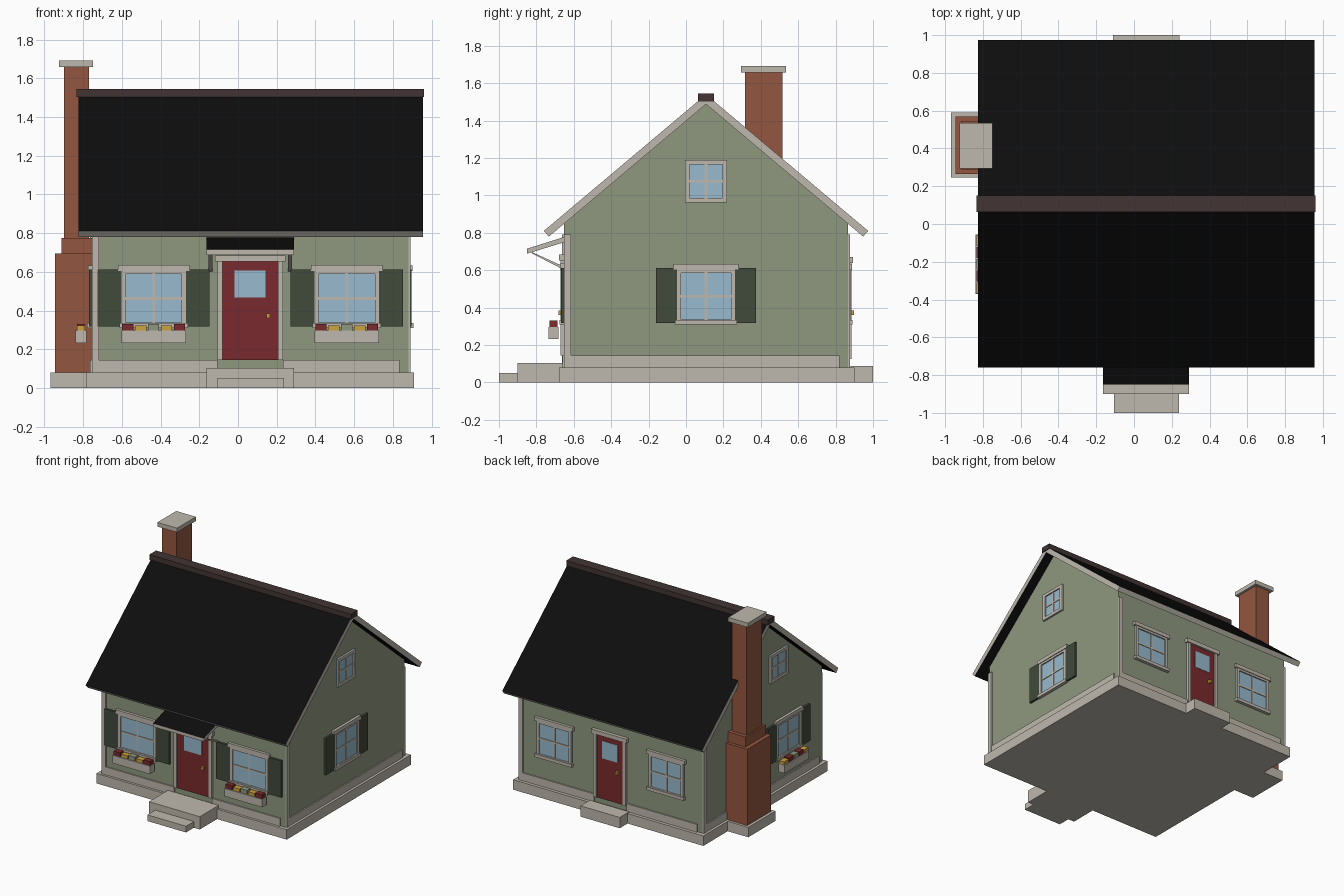
import bpy, bmesh
from mathutils import Vector

if "Cube" in bpy.data.objects:
    bpy.data.objects.remove(bpy.data.objects["Cube"], do_unlink=True)


def material(name, r, g, b):
    lin = [((c / 255 + 0.055) / 1.055) ** 2.4 if c > 10 else c / 255 / 12.92 for c in (r, g, b)]
    m = bpy.data.materials.new(name)
    m.use_nodes = True
    m.diffuse_color = (*lin, 1)
    m.node_tree.nodes["Principled BSDF"].inputs["Base Color"].default_value = (*lin, 1)
    return m


SIDING = material("sage siding", 143, 152, 128)
TRIM = material("cream trim", 191, 185, 174)
ROOF = material("black shingle", 13, 13, 13)
RIDGE = material("dark ridge", 66, 52, 52)
BRICK = material("red brick", 148, 86, 64)
RED = material("door red", 122, 42, 46)
GLASS = material("window glass", 152, 186, 206)
SHUTTER = material("shutter green", 65, 74, 59)
GOLD = material("gold", 204, 164, 62)

# Wall frames: centre of each wall, direction along it, outward normal, half width
CX, CY = 0.063, 0.107
HX, HY = 0.817, 0.758
WALLS = {
    "front": ((CX, CY - HY), (1, 0), (0, -1), HX),
    "right": ((CX + HX, CY), (0, 1), (1, 0), HY),
    "back": ((CX, CY + HY), (-1, 0), (0, 1), HX),
    "left": ((CX - HX, CY), (0, -1), (-1, 0), HY),
}


def finish(name, bm, mats):
    bmesh.ops.recalc_face_normals(bm, faces=bm.faces)
    mesh = bpy.data.meshes.new(name)
    bm.to_mesh(mesh)
    bm.free()
    for m in mats:
        mesh.materials.append(m)
    ob = bpy.data.objects.new(name, mesh)
    bpy.context.scene.collection.objects.link(ob)
    return ob


def boxes(name, mat, items, wall=None):
    """Boxes given as (u0, u1, d0, d1, z0, z1); world x, y, z when no wall is named."""
    bm = bmesh.new()
    for u0, u1, d0, d1, z0, z1 in items:
        cube = bmesh.ops.create_cube(bm, size=1)["verts"]
        for v in cube:
            u = u0 if v.co.x < 0 else u1
            d = d0 if v.co.y < 0 else d1
            z = z0 if v.co.z < 0 else z1
            if wall:
                o, along, out, _ = WALLS[wall]
                v.co = (o[0] + along[0] * u + out[0] * d, o[1] + along[1] * u + out[1] * d, z)
            else:
                v.co = (u, d, z)
    return finish(name, bm, [mat])


def prism(name, mats, profile, x0, x1, rule=None):
    """Extrude a (y, z) profile along x; rule picks a material from the face normal."""
    bm = bmesh.new()
    face = bm.faces.new([bm.verts.new((x0, y, z)) for y, z in profile])
    ext = bmesh.ops.extrude_face_region(bm, geom=[face])["geom"]
    bmesh.ops.translate(bm, vec=Vector((x1 - x0, 0, 0)),
                        verts=[g for g in ext if isinstance(g, bmesh.types.BMVert)])
    bmesh.ops.recalc_face_normals(bm, faces=bm.faces)
    if rule:
        for f in bm.faces:
            f.material_index = rule(f)
    return finish(name, bm, mats)


def window(wall, label, u, z0, z1, w, header=True, rim=0.022):
    """Framed four-pane window of half width w."""
    name = f"{wall}_{label}"
    boxes(name + "_glass", GLASS, [(u - w, u + w, 0, 0.006, z0, z1)], wall)
    frame = [(u - w, u - w + rim, 0, 0.016, z0, z1), (u + w - rim, u + w, 0, 0.016, z0, z1),
             (u - w, u + w, 0, 0.016, z1 - rim, z1), (u - w, u + w, 0, 0.016, z0, z0 + rim)]
    if header:
        frame += [(u - w - 0.018, u + w + 0.018, 0, 0.022, z1 - 0.005, z1 + 0.025),
                  (u - w - 0.01, u + w + 0.01, 0, 0.026, z0 - 0.005, z0 + 0.02)]
    boxes(name + "_frame", TRIM, frame, wall)
    mid = (z0 + z1) / 2
    boxes(name + "_muntins", TRIM, [(u - 0.007, u + 0.007, 0, 0.011, z0, z1),
                                    (u - w, u + w, 0, 0.011, mid - 0.007, mid + 0.007)], wall)


def shutters(wall, u, w, width):
    boxes(f"{wall}_shutters", SHUTTER,
          [(u + s * w, u + s * (w + width), 0, 0.017, 0.317, 0.613) for s in (-1, 1)], wall)


def flower_box(wall, u, w, colours):
    boxes(f"{wall}_flower_box", TRIM, [(u - w, u + w, 0.03, 0.085, 0.233, 0.297)], wall)
    step = 2 * w / len(colours)
    for i, mat in enumerate(colours):
        c = u - w + step * (i + 0.5)
        drop = 0.007 if mat == GOLD else 0
        boxes(f"{wall}_flowers", mat,
              [(c - 0.029, c + 0.029, 0.036, 0.079, 0.29, 0.33 - drop)], wall)


def door(wall, w, z0, z1, pane):
    """Door of half width w with casing, pane and knob."""
    boxes(f"{wall}_door", RED, [(-w, w, 0, 0.012, z0, z1)], wall)
    boxes(f"{wall}_door_casing", TRIM,
          [(-w - 0.026, -w, 0, 0.02, z0, z1), (w, w + 0.026, 0, 0.02, z0, z1),
           (-w - 0.04, w + 0.04, 0, 0.028, z1, z1 + 0.033)], wall)
    boxes(f"{wall}_door_pane", GLASS, [(-pane, pane, 0.01, 0.015, z1 - 0.185, z1 - 0.045)], wall)
    knob = w - 0.05
    boxes(f"{wall}_door_knob", GOLD, [(knob - 0.01, knob + 0.01, 0.01, 0.032, 0.36, 0.385)], wall)


# Foundation and steps
boxes("foundation", TRIM, [(-0.785, 0.91, -0.68, 0.9, 0, 0.08)])
boxes("chimney_footing", TRIM, [(-0.968, -0.78, 0.245, 0.59, 0, 0.08)])
boxes("front_steps", TRIM, [(-0.163, 0.29, -0.9, -0.66, 0, 0.103),
                            (-0.107, 0.237, -1, -0.88, 0, 0.05)])
boxes("back_step", TRIM, [(-0.11, 0.24, 0.88, 1, 0, 0.087)])

# House body with gables
prism("walls", [SIDING],
      [(CY - HY, 0.07), (CY + HY, 0.07), (CY + HY, 0.852), (CY, 1.49), (CY - HY, 0.852)],
      CX - HX, CX + HX)

# Corner boards and skirting boards, one set per wall
for wall, (_, _, _, half) in WALLS.items():
    boxes(f"{wall}_corner_board", TRIM, [(-half, -half + 0.036, 0, 0.012, 0.07, 0.79)], wall)
    start, end = -half + 0.036, half - 0.045
    gap = {"front": 0.17, "back": 0.145}.get(wall)
    spans = [(start, -gap), (gap, end)] if gap else [(start, end)]
    boxes(f"{wall}_skirting", TRIM, [(a, b, 0, 0.01, 0.08, 0.143) for a, b in spans], wall)

# Roof: dark slopes, pale edges
half_roof = [(0.867, 0.81), (0.84, 0.78)]
profile = [(CY, 1.54)] + [(CY + y, z) for y, z in half_roof] + [(CY, 1.488)]
profile += [(CY - y, z) for y, z in reversed(half_roof)]


def roof_rule(f):
    n = f.normal
    return 1 if abs(n.x) > 0.5 or (n.z < 0 and f.calc_center_median().z < 0.82) else 0


prism("roof", [ROOF, TRIM], profile, -0.825, 0.956, roof_rule)
boxes("ridge_cap", RIDGE, [(-0.835, 0.962, CY - 0.043, CY + 0.043, 1.503, 1.545)])

# Chimney
boxes("chimney", BRICK, [(-0.945, -0.74, 0.265, 0.57, 0.08, 0.695),
                         (-0.912, -0.74, 0.287, 0.545, 0.69, 0.775),
                         (-0.9, -0.77, 0.315, 0.515, 0.77, 1.66)])
boxes("chimney_cap", TRIM, [(-0.925, -0.75, 0.295, 0.535, 1.658, 1.692)])

# Doors and the front canopy
door("front", 0.143, 0.145, 0.652, 0.08)
door("back", 0.118, 0.125, 0.638, 0.07)
prism("canopy", [TRIM, ROOF], [(-0.65, 0.778), (-0.85, 0.715), (-0.85, 0.688), (-0.65, 0.75)],
      -0.163, 0.29, lambda f: 1 if f.normal.z > 0.5 else 0)
for s in (-1, 1):
    x = CX + s * 0.206
    prism("canopy_bracket", [TRIM], [(-0.83, 0.7), (-0.82, 0.688), (-0.65, 0.6), (-0.65, 0.618)],
          x - 0.01, x + 0.01)

# Ground floor windows
for s in (-1, 1):
    u = s * 0.499
    window("front", "window", u, 0.315, 0.61, 0.167)
    shutters("front", u, 0.167, 0.123)
    flower_box("front", u, 0.167, [RED, GOLD, SIDING, GOLD, RED])
    window("back", "window", u, 0.315, 0.605, 0.155)
for wall, u in (("right", 0), ("left", 0.32)):
    window(wall, "window", u, 0.315, 0.608, 0.155)
    shutters(wall, u, 0.155, 0.113)
flower_box("left", 0.32, 0.157, [GOLD, RED, SIDING, RED, GOLD])

# Attic windows
window("right", "attic_window", 0, 0.963, 1.188, 0.112, False, 0.024)
window("left", "attic_window", 0.2, 0.963, 1.188, 0.112, False, 0.024)
